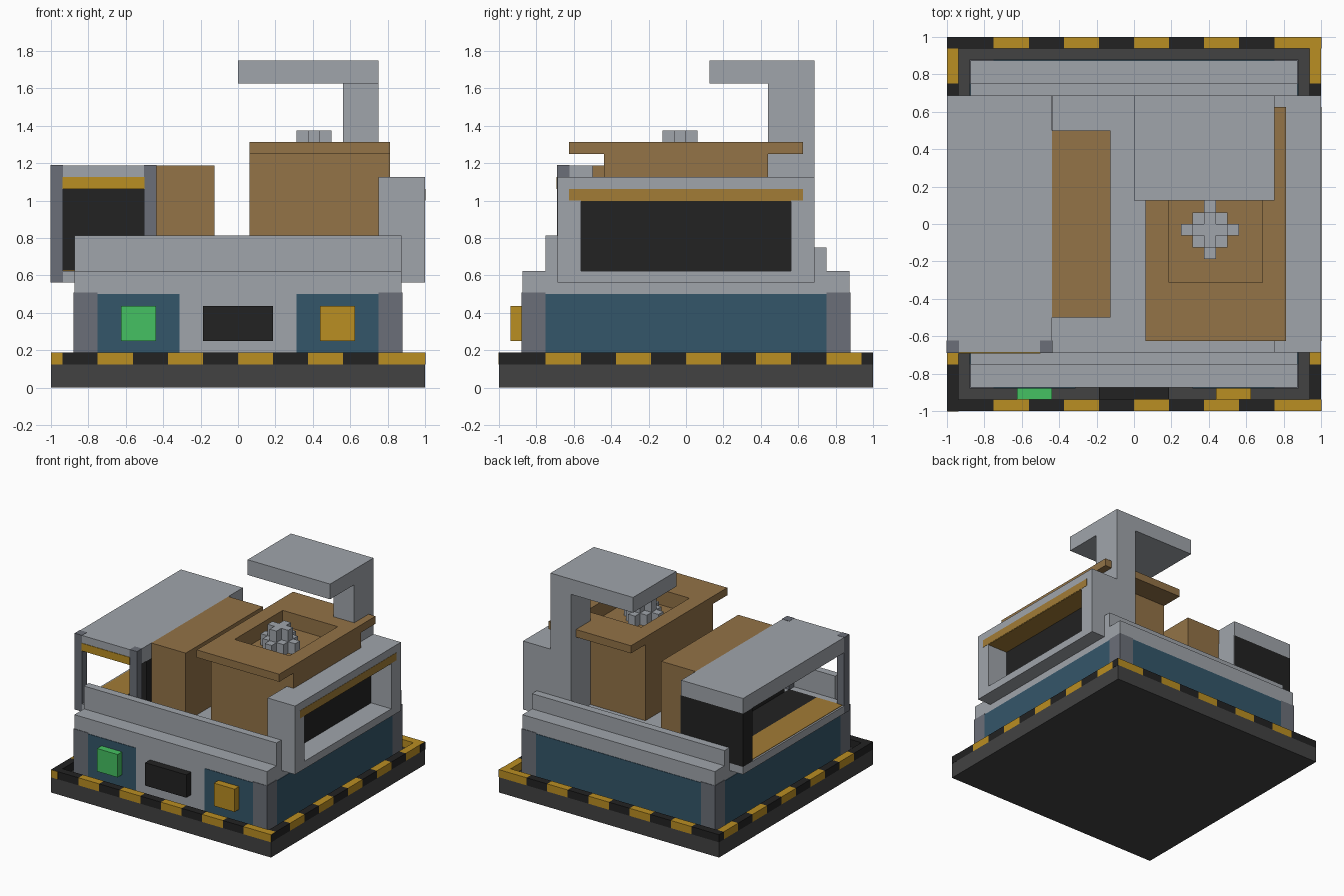
import bpy, bmesh

cube = bpy.data.objects.get("Cube")
if cube:
    bpy.data.objects.remove(cube, do_unlink=True)


def material(name, hex_code):
    rgb = [int(hex_code[i:i + 2], 16) / 255 for i in (0, 2, 4)]
    lin = [c / 12.92 if c <= 0.04045 else ((c + 0.055) / 1.055) ** 2.4 for c in rgb]
    m = bpy.data.materials.new(name)
    m.use_nodes = True
    m.diffuse_color = (*lin, 1)
    m.node_tree.nodes["Principled BSDF"].inputs["Base Color"].default_value = (*lin, 1)
    return m


GRAY = material("light_gray_metal", "A0A5AB")
STEEL = material("dark_steel", "6B6F78")
BROWN = material("brown_casing", "937347")
BLUE = material("blue_panel", "34566A")
BLACK = material("black", "222222")
BASE = material("charcoal", "424242")
GOLD = material("hazard_gold", "BA8E22")
TAN = material("dull_gold", "A27C36")
GREEN = material("green_button", "45C162")

P = 0.0625   # grid pitch
T = 0.004    # thickness of painted plates


def boxes(name, mat, bounds):
    """One object made of boxes given as (x0, x1, y0, y1, z0, z1)."""
    bm = bmesh.new()
    for x0, x1, y0, y1, z0, z1 in bounds:
        v = [bm.verts.new((x, y, z)) for z in (z0, z1)
             for x, y in ((x0, y0), (x1, y0), (x1, y1), (x0, y1))]
        bm.faces.new(v[3::-1])
        bm.faces.new(v[4:])
        for i in range(4):
            j = (i + 1) % 4
            bm.faces.new((v[i], v[j], v[j + 4], v[i + 4]))
    mesh = bpy.data.meshes.new(name)
    bm.to_mesh(mesh)
    bm.free()
    mesh.materials.append(mat)
    ob = bpy.data.objects.new(name, mesh)
    bpy.context.collection.objects.link(ob)
    return ob


def ring(outer, inner, z0, z1):
    """Four boxes around a rectangular hole."""
    a, b, c, d = outer
    e, f, g, h = inner
    return [(a, e, c, d, z0, z1), (f, b, c, d, z0, z1),
            (e, f, c, g, z0, z1), (e, f, h, d, z0, z1)]


# Base slab and striped rim
boxes("base_slab", BASE, [(-1, 1, -1, 1, 0, 2 * P)])
stripes = {0: [], 1: []}
for i in range(10):
    a, b = -15 * P + 3 * P * i, -12 * P + 3 * P * i
    xa, xb = (-1 if i == 0 else a), (1 if i == 9 else b)
    for s in (-1, 1):
        lo, hi = sorted((s, s * 15 * P))
        stripes[i % 2] += [(xa, xb, lo, hi, 2 * P, 3 * P), (lo, hi, a, b, 2 * P, 3 * P)]
boxes("rim_black_stripes", BLACK, stripes[0])
boxes("rim_gold_stripes", GOLD, stripes[1])
boxes("rim_gold_corner_plates", GOLD,
      [(-1, -15 * P, -1.002, -1, 2 * P, 3 * P)])
boxes("rim_black_corner_plates", BLACK,
      [(1, 1.002, -1, -15 * P, 2 * P, 3 * P), (1, 1.002, 15 * P, 1, 2 * P, 3 * P)])

# Main housing with corner guards and panels
H = 14 * P
boxes("housing", GRAY, [(-H, H, -H, H, 2 * P, 10 * P)])
guards = []
for sx in (-1, 1):
    for sy in (-1, 1):
        x0, x1 = sorted((sx * 12 * P, sx * (H + T)))
        y0, y1 = sorted((sy * 12 * P, sy * (H + T)))
        guards.append((x0, x1, y0, y1, 2 * P, 0.51))
boxes("corner_guards", STEEL, guards)
boxes("blue_panels", BLUE, [
    (-12 * P, -5 * P, -H - T, -H, 2 * P, 0.502),
    (5 * P, 12 * P, -H - T, -H, 2 * P, 0.502),
    (-12 * P, 12 * P, H, H + T, 2 * P, 0.502),
    (-H - T, -H, -12 * P, 12 * P, 2 * P, 0.502),
    (H, H + T, -12 * P, 12 * P, 2 * P, 0.502)])
boxes("front_wall", GRAY, [(-H, H, -12 * P, -11 * P, 10 * P, 13 * P)])
boxes("back_wall", GRAY, [(-H, H, 11 * P, 12 * P, 10 * P, 12 * P)])

# Front controls
for name, mat, x0, x1 in (("green_button", GREEN, -10, -7),
                          ("black_screen", BLACK, -3, 3),
                          ("gold_button", GOLD, 7, 10)):
    boxes(name, mat, [(x0 * P, x1 * P, -15 * P, -H, 4 * P, 7 * P)])

# Side unit with a recessed dark window
W = 11 * P
boxes("window_unit", GRAY, [
    (12 * P, 13 * P, -W, W, 9 * P, 18 * P),
    (13 * P, 1, -W, W, 9 * P, 10 * P),
    (13 * P, 1, -W, W, 16 * P, 18 * P),
    (13 * P, 1, -W, -9 * P, 10 * P, 16 * P),
    (13 * P, 1, 9 * P, W, 10 * P, 16 * P)])
boxes("window_pane", BLACK, [(13 * P, 13 * P + T, -9 * P, 9 * P, 10 * P, 16 * P)])
boxes("window_trim", TAN, [
    (1, 1.002, -10 * P, 10 * P, 16 * P, 17 * P),
    (13 * P, 1, -9 * P, 9 * P, 16 * P - T, 16 * P)])

# Open loading bay on the other side
boxes("bay_floor", GRAY, [(-1, -7 * P, -W, W, 9 * P, 10 * P)])
boxes("bay_roof", GRAY, [(-1, -7 * P, -W, W, 17 * P, 19 * P)])
boxes("bay_inner_walls", BLACK, [
    (-1, -7 * P, 9 * P, W, 10 * P, 17 * P),
    (-8 * P, -7 * P, -9 * P, 9 * P, 10 * P, 17 * P)])
boxes("bay_side_plate", GRAY, [(-7 * P, -7 * P + T, 8 * P, W, 10 * P, 17 * P)])
boxes("bay_floor_mat", BLACK, [(-12 * P, -8 * P, -10 * P, 9 * P, 10 * P, 10 * P + T)])
boxes("bay_floor_strip", TAN, [(-0.985, -12 * P, -10 * P, 9 * P, 10 * P, 10 * P + T)])
boxes("bay_front_trim", GOLD, [(-15 * P, -8 * P, -W - T, -W, 17 * P, 18 * P)])
e = 0.002
boxes("bay_posts", STEEL, [
    (x - e, x + P + e, -W - e, -10 * P + e, 9 * P, 19 * P + e) for x in (-1, -8 * P)])

# Brown casing beside the bay
boxes("brown_casing", BROWN, [(-7 * P, -2 * P, -8 * P, 8 * P, 10 * P, 19 * P)])

# Hopper with overhanging lip and a sunken top
hole = (3 * P, 11 * P, -5 * P, 5 * P)
boxes("hopper", BROWN,
      [(P, 13 * P, -7 * P, 7 * P, 10 * P, 19 * P)]
      + ring((P, 13 * P, -7 * P, 7 * P), hole, 19 * P, 20 * P)
      + ring((P, 13 * P, -10 * P, 10 * P), hole, 20 * P, 21 * P))

# Stepped cluster of rods in the hopper
rods = []
for i in range(-2, 3):
    for j in range(-2, 3):
        d = abs(i) + abs(j)
        if d <= 2:
            x, y = (6 + i) * P, (-1 + j) * P
            rods.append((x, x + P, y, y + P, 19 * P, (22 if d < 2 else 20.5) * P))
boxes("rod_cluster", GRAY, rods)

# Overhead arm
boxes("arm_post", GRAY, [(9 * P, 12 * P, 7 * P, W, 10 * P, 26 * P)])
boxes("arm_head", GRAY, [(0, 12 * P, 2 * P, W, 26 * P, 28 * P)])
